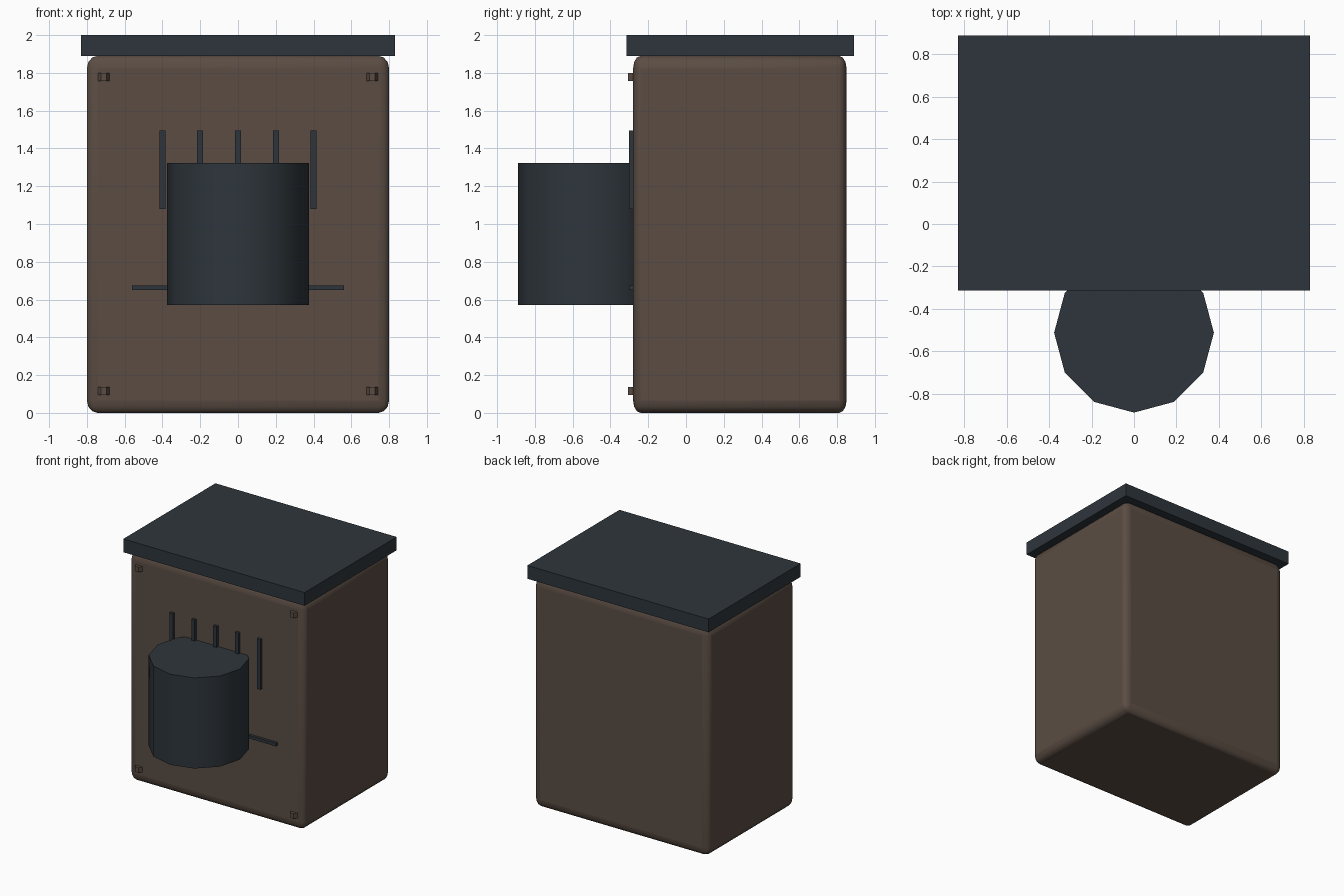
import bpy
from math import pi, radians

default = bpy.data.objects.get("Cube")
if default:
    bpy.data.objects.remove(default, do_unlink=True)


def material(name, rgb):
    mat = bpy.data.materials.new(name)
    mat.use_nodes = True
    mat.diffuse_color = (*rgb, 1)
    mat.node_tree.nodes["Principled BSDF"].inputs["Base Color"].default_value = (*rgb, 1)
    return mat


brown = material("brown", (0.103, 0.073, 0.056))
slate = material("dark slate", (0.027, 0.036, 0.044))


def finish(name, mat):
    obj = bpy.context.object
    obj.name = name
    obj.data.materials.append(mat)
    return obj


def box(name, low, high, mat):
    centre = [(a + b) / 2 for a, b in zip(low, high)]
    bpy.ops.mesh.primitive_cube_add(size=1, location=centre)
    obj = finish(name, mat)
    obj.scale = [b - a for a, b in zip(low, high)]
    return obj


def drum(name, sides, radius, height, centre, turn, mat):
    bpy.ops.mesh.primitive_cylinder_add(vertices=sides, radius=radius, depth=height,
                                        location=centre, rotation=(0, 0, turn))
    return finish(name, mat)


# Cabinet body: the bevel stretches with the scale of the box
body = box("body", (-0.8, -0.28, 0), (0.8, 0.85, 1.89), brown)
bevel = body.modifiers.new("rounded edges", "BEVEL")
bevel.width = 0.035
bevel.segments = 3
bpy.ops.object.shade_smooth_by_angle(angle=radians(40))

# Overhanging lid
box("lid", (-0.83, -0.315, 1.89), (0.83, 0.89, 2), slate)

# Twelve-sided drum sunk into the front
drum("front_drum", 12, 0.377, 0.75, (0, -0.513, 0.947), 0, slate)
bpy.ops.object.shade_smooth_by_angle(angle=radians(35))

# Upright bars and the cross bar behind the drum
for i in range(5):
    x = -0.4 + 0.2 * i
    box(f"upright_bar_{i + 1}", (x - 0.016, -0.303, 1.08), (x + 0.016, -0.26, 1.495), slate)
box("cross_bar", (-0.56, -0.303, 0.65), (0.56, -0.27, 0.675), slate)

# Corner bolts
for side, x in (("right", -0.71), ("left", 0.71)):
    for level, z in (("lower", 0.117), ("upper", 1.778)):
        drum(f"{level}_{side}_bolt", 6, 0.03, 0.042, (x, -0.281, z), pi / 6, brown)
